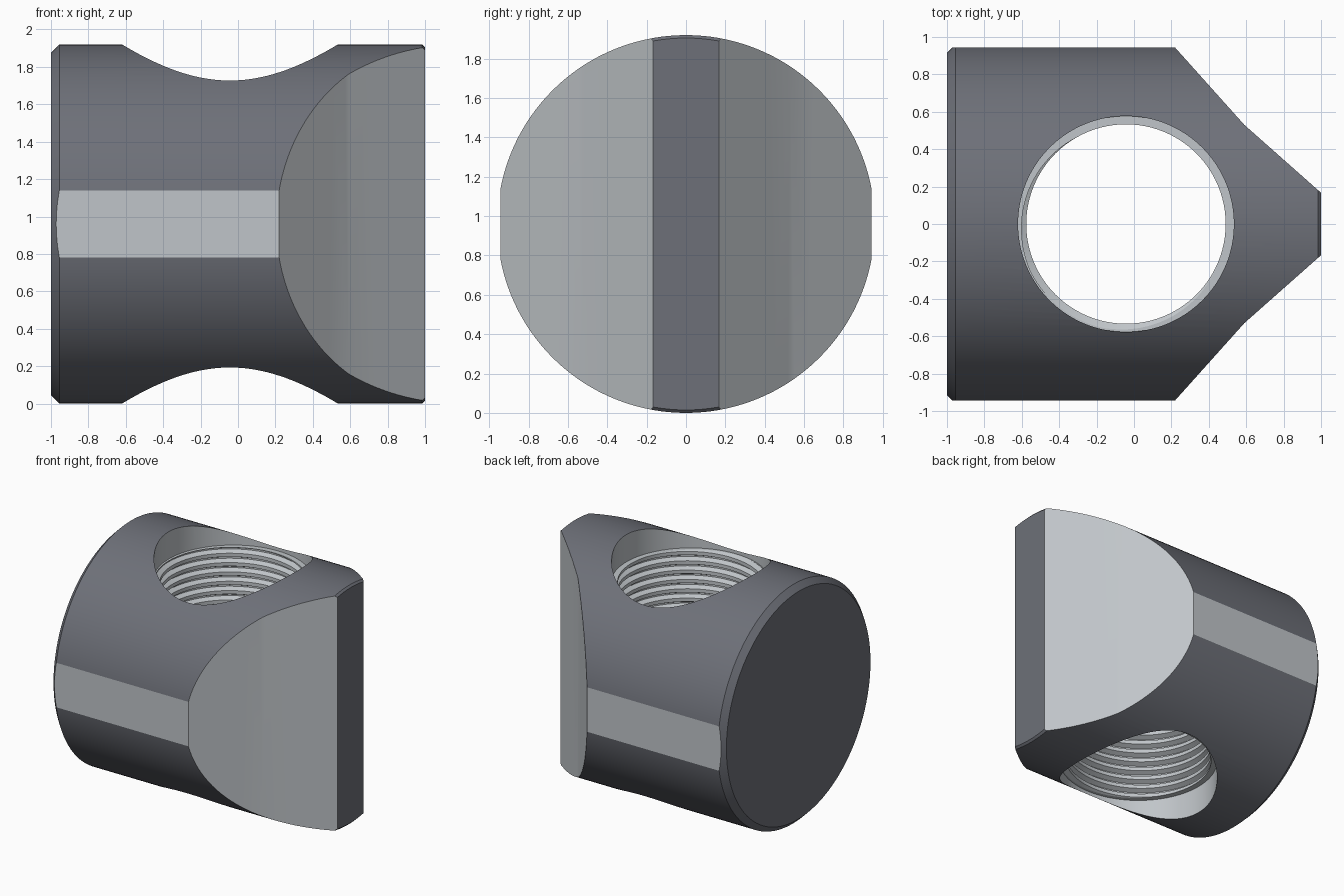
import bpy, bmesh
from math import sin, cos, pi

if "Cube" in bpy.data.objects:
    bpy.data.objects.remove(bpy.data.objects["Cube"])

R, ZC, HX = 0.96, 0.96, -0.043      # barrel radius, axis height, hole centre x


def material(name, rgb):
    m = bpy.data.materials.new(name)
    m.diffuse_color = (*rgb, 1)
    m.use_nodes = True
    m.node_tree.nodes["Principled BSDF"].inputs["Base Color"].default_value = m.diffuse_color
    return m


dark = material("dark_surface", (.155, .163, .19))
light = material("machined_surface", (.53, .56, .585))


def make(name, verts, faces, mat):
    bm = bmesh.new()
    vs = [bm.verts.new(v) for v in verts]
    for f in faces:
        bm.faces.new([vs[i] for i in f])
    bmesh.ops.recalc_face_normals(bm, faces=bm.faces)
    me = bpy.data.meshes.new(name)
    bm.to_mesh(me)
    bm.free()
    me.materials.append(mat)
    ob = bpy.data.objects.new(name, me)
    bpy.context.collection.objects.link(ob)
    return ob


def loft(name, rings, mat):
    n = len(rings[0])
    faces = [(k*n + i, k*n + (i+1) % n, (k+1)*n + (i+1) % n, (k+1)*n + i)
             for k in range(len(rings)-1) for i in range(n)]
    faces += [tuple(range(n)), tuple(range((len(rings)-1)*n, len(rings)*n))]
    return make(name, [v for r in rings for v in r], faces, mat)


def boolean(target, cutter, op):
    # cut faces keep the material of the cutter
    cutter.hide_render = True
    m = target.modifiers.new(op, 'BOOLEAN')
    m.operation, m.object, m.solver = op, cutter, 'EXACT'
    m.material_mode = 'TRANSFER'
    bpy.context.view_layer.objects.active = target
    bpy.ops.object.modifier_apply(modifier=m.name)
    bpy.data.objects.remove(cutter)


def circle(cx, r, z, n=128):
    return [(cx + r*cos(2*pi*i/n), r*sin(2*pi*i/n), z) for i in range(n)]


# Barrel lying along x, with chamfered ends
profile = [(-1, R-.045), (-.955, R), (.985, R), (1, R-.015)]
N = 144
body = loft("threaded_barrel", [[(x, r*sin(2*pi*i/N), ZC + r*cos(2*pi*i/N))
                                 for i in range(N)] for x, r in profile], dark)

# Plan outline: side flats and wedge nose
half = [(-1.2, .943), (.22, .943), (.59, .53), (1, .167), (1.001, .167)]
outline = half + [(x, -y) for x, y in reversed(half)]
boolean(body, loft("outline_helper", [[(x, y, z) for x, y in outline]
                                      for z in (-.2, 2.2)], light), 'INTERSECT')

# Plain counterbores at both ends of the hole
for z0, z1 in ((1.70, 2.2), (-.3, .22)):
    boolean(body, loft("counterbore", [circle(HX, .577, z0), circle(HX, .577, z1)],
                       light), 'DIFFERENCE')

# Helical thread cutter running through the hole
PITCH, NS, TURNS, ZB = .075, 96, 22, .10
tooth = [(0, .533), (.38, .533), (.62, .569), (.76, .569)]
T = len(tooth)
J = T*TURNS + 1
verts = []
for i in range(NS):
    a = 2*pi*i/NS
    for j in range(J + (T if i == 0 else 0)):
        f, r = tooth[j % T]
        verts.append((HX + r*cos(a), r*sin(a), ZB + PITCH*(j//T + f + i/NS)))


def vid(i, j):
    if i == NS:                      # last column meets the first one turn up
        i, j = 0, j + T
    return j if i == 0 else J + T + (i-1)*J + j


faces = [(vid(i, j), vid(i+1, j), vid(i+1, j+1), vid(i, j+1))
         for i in range(NS) for j in range(J-1)]
low = [vid(i, 0) for i in range(NS)] + list(range(T, 0, -1))
top = [vid(i, J-1) for i in range(NS)] + list(range(J-1+T, J-1, -1))
for loop, z in ((low, ZB), (top, ZB + PITCH*(TURNS+1))):
    loop = list(dict.fromkeys(loop))
    c = len(verts)
    verts.append((HX, 0, z))
    faces += [(loop[k], loop[(k+1) % len(loop)], c) for k in range(len(loop))]
boolean(body, make("thread_cutter", verts, faces, light), 'DIFFERENCE')

# Smooth shading with crisp edges, including the shallow edges of the flats
bpy.ops.object.select_all(action='DESELECT')
body.select_set(True)
bpy.context.view_layer.objects.active = body
bpy.ops.object.shade_smooth_by_angle(angle=pi/24)
